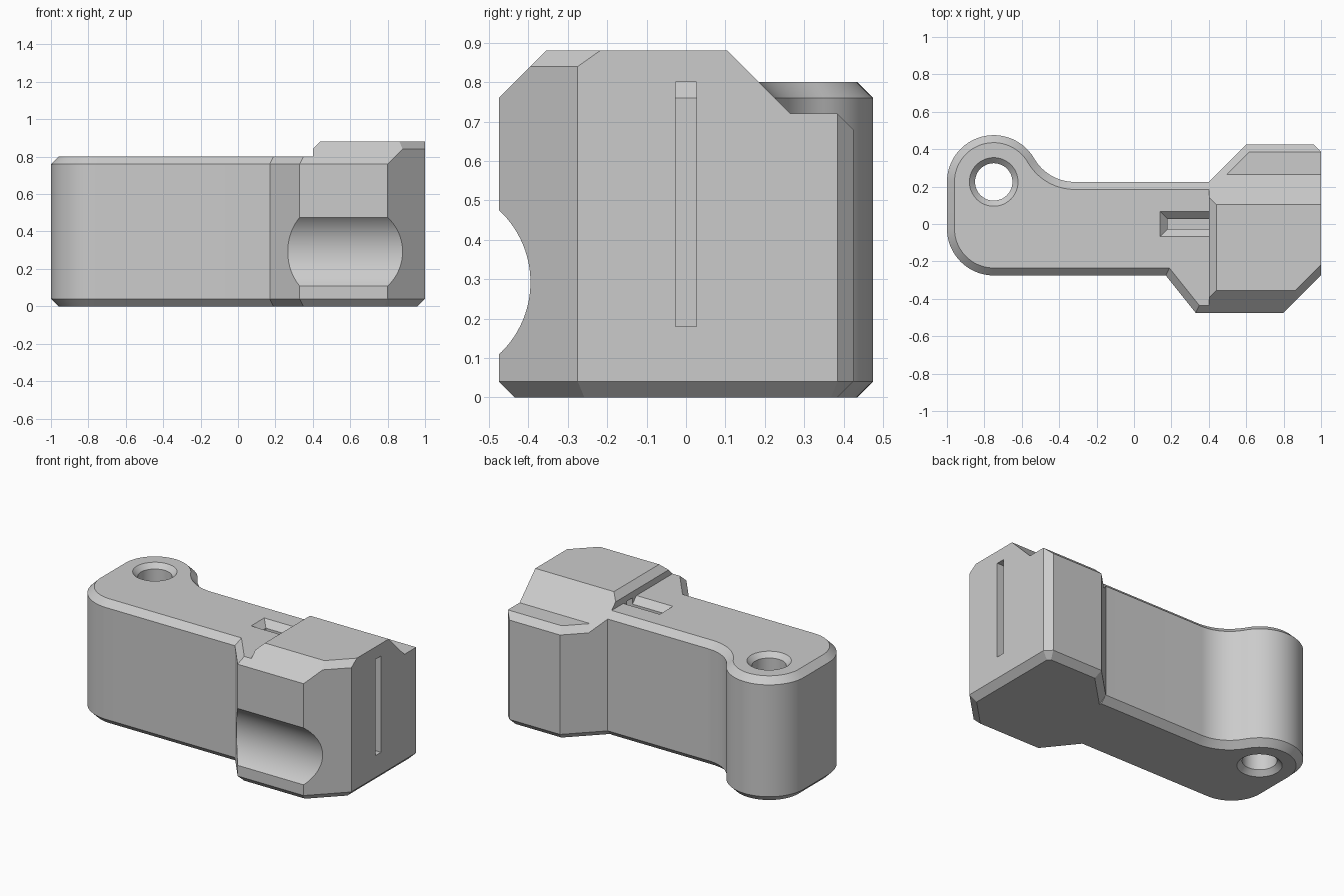
import bpy, bmesh, math
from mathutils import Vector, Matrix

cube = bpy.data.objects.get("Cube")
if cube:
    bpy.data.objects.remove(cube, do_unlink=True)

grey = bpy.data.materials.new("plain_grey")
grey.use_nodes = True
tone = (0.6, 0.6, 0.6, 1)
grey.diffuse_color = tone
for node in grey.node_tree.nodes:
    if node.type == "BSDF_PRINCIPLED":
        node.inputs["Base Color"].default_value = tone

R = math.sqrt(0.5)
CH = 0.04  # common chamfer


def finish(bm, name):
    bmesh.ops.recalc_face_normals(bm, faces=bm.faces[:])
    mesh = bpy.data.meshes.new(name)
    bm.to_mesh(mesh)
    bm.free()
    mesh.materials.append(grey)
    obj = bpy.data.objects.new(name, mesh)
    bpy.context.scene.collection.objects.link(obj)
    return obj


def slice_off(bm, plane):
    """Remove everything beyond the plane n.p = d and cap the cut."""
    n, d = Vector(plane[:3]), plane[3]
    geom = bm.verts[:] + bm.edges[:] + bm.faces[:]
    bmesh.ops.bisect_plane(bm, geom=geom, dist=1e-5, plane_co=n * (d / n.length_squared),
                           plane_no=n.normalized(), clear_outer=True)
    rim = [e for e in bm.edges if e.is_boundary]
    if rim:
        bmesh.ops.edgeloop_fill(bm, edges=rim)


def convex(name, low, high, planes=()):
    """Box between two corners, trimmed by planes."""
    bm = bmesh.new()
    bmesh.ops.create_cube(bm, size=1)
    for v in bm.verts:
        v.co = [h if c > 0 else l for c, l, h in zip(v.co, low, high)]
    for p in planes:
        slice_off(bm, p)
    return finish(bm, name)


def inset(points, amount):
    """Mitred offset of a counter-clockwise outline."""
    result = []
    for i, p in enumerate(points):
        a = (p - points[i - 1]).normalized()
        b = (points[(i + 1) % len(points)] - p).normalized()
        na, nb = Vector((-a.y, a.x)), Vector((-b.y, b.x))
        result.append(p + (na + nb) * (amount / (1 + na.dot(nb))))
    return result


def loft(points, levels):
    """Stack inset copies of an outline at (height, inset) levels."""
    bm = bmesh.new()
    rings = [[bm.verts.new((p.x, p.y, z)) for p in inset(points, k)] for z, k in levels]
    for lower, upper in zip(rings, rings[1:]):
        for i in range(len(lower)):
            bm.faces.new((lower[i - 1], lower[i], upper[i], upper[i - 1]))
    bm.faces.new(rings[0][::-1])
    bm.faces.new(rings[-1])
    return bm


def arc(cx, cy, r, start, end, steps):
    turns = [math.radians(start + (end - start) * i / steps) for i in range(steps + 1)]
    return [Vector((cx + r * math.cos(t), cy + r * math.sin(t))) for t in turns]


def combine(target, tool, operation="DIFFERENCE"):
    mod = target.modifiers.new("combine", "BOOLEAN")
    mod.operation, mod.solver, mod.object = operation, "EXACT", tool
    bpy.context.view_layer.objects.active = target
    bpy.ops.object.modifier_apply(modifier=mod.name)
    bpy.data.objects.remove(tool, do_unlink=True)


# Arm: rounded end with an eye lobe, chamfered above and below
outline = [Vector(p) for p in ((0.17, -0.275), (0.33, -0.475), (0.6, -0.475), (0.6, 0.225))]
outline += arc(-0.317, 0.475, 0.25, 270, 210, 14)
outline += arc(-0.75, 0.225, 0.25, 30, 180, 32)[1:]
outline += arc(-0.75, -0.025, 0.25, 180, 270, 18)
bm = loft(outline, [(0, CH), (CH, 0), (0.76, 0), (0.8, CH)])
slice_off(bm, (1, 0, 0, 0.4))
for v in bm.verts:
    if abs(v.co.x - 0.4) < 1e-4:
        v.co.x = 0.4
arm = finish(bm, "clamp_arm")

# Slot in the arm with a flared mouth
combine(arm, convex("arm_slot", (0.18, -0.027, 0.18), (0.5, 0.027, 0.9)))
combine(arm, convex("slot_mouth", (0, -0.3, 0.6), (0.5, 0.3, 0.86),
                    [(0, 1, -1, -0.733), (0, -1, -1, -0.733), (-1, 0, -1, -0.94)]))

# Head block: vertical sides (normal x, normal y, distance), all chamfered below
sides = [(0, -1, 0.475), (1, 0, 1), (0, 1, 0.425),
         (R, -R, 1.275 * R), (R, R, 1.385 * R), (-R, R, -0.175 * R)]
planes = [(x, y, 0, d) for x, y, d in sides]
planes += [(x, y, -1, d - CH) for x, y, d in sides]
planes += [(0, -1, 1, 1.235), (R, -R, 1, 1.275 * R + 0.84), (-1, 0, 1, 0.44)]
head = convex("head_block", (0.4, -0.6, 0), (1.2, 0.6, 0.88), planes)

# Sloped relief behind the head, leaving a low chamfered ledge
relief = convex("relief", (0.1, -0.3, 0.3), (1.4, 0.9, 1.2), [(0, -1, -1, -0.985)])
ledge = convex("ledge", (-0.3, -0.8, -0.2), (1.7, 1.3, 0.72),
               [(0, 1, 1, 1.105), (-R, R, 1, -0.175 * R + 0.68)])
combine(relief, ledge)
combine(head, relief)
combine(head, convex("head_slot", (0.2, -0.027, 0.18), (1.2, 0.027, 0.8)))

combine(arm, head, "UNION")

# Round groove across the front of the head
bm = bmesh.new()
bmesh.ops.create_cone(bm, cap_ends=True, segments=96, radius1=0.25, radius2=0.25, depth=1.2,
                      matrix=Matrix.Translation((0.6, -0.645, 0.292))
                      @ Matrix.Rotation(math.pi / 2, 4, "Y"))
combine(arm, finish(bm, "groove"))

# Countersunk eye hole
circle = arc(-0.75, 0.225, 0.1, 0, 360, 48)[:-1]
combine(arm, finish(loft(circle, [(-0.05, -0.08), (0.03, 0), (0.77, 0), (0.85, -0.08)]), "eye_hole"))

# Clean up and shade
bm = bmesh.new()
bm.from_mesh(arm.data)
bmesh.ops.remove_doubles(bm, verts=bm.verts[:], dist=1e-4)
bm.to_mesh(arm.data)
bm.free()
bpy.ops.object.select_all(action="DESELECT")
arm.select_set(True)
bpy.context.view_layer.objects.active = arm
bpy.ops.object.shade_smooth_by_angle(angle=math.radians(20))
